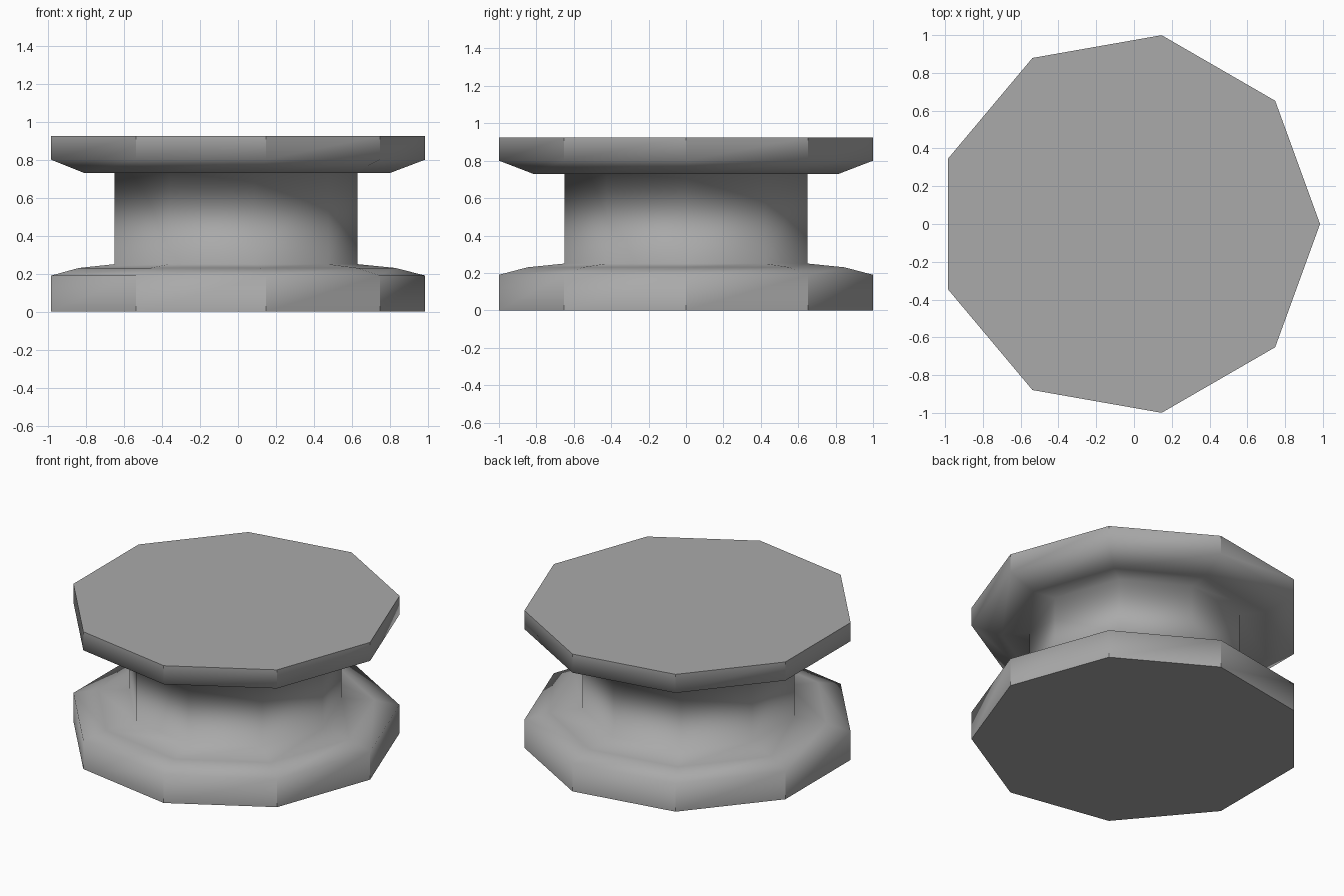
import bpy, bmesh, math

SIDES = 9
CENTRE_X = -0.03

cube = bpy.data.objects.get("Cube")
if cube:
    bpy.data.objects.remove(cube, do_unlink=True)

grey = bpy.data.materials.new("plain grey")
grey.use_nodes = True
colour = (0.4, 0.4, 0.4, 1)
grey.diffuse_color = colour
grey.node_tree.nodes["Principled BSDF"].inputs["Base Color"].default_value = colour

# Profile of the spool: lower flange, column, upper flange (radius, height)
profile = [(1.015, 0), (1.015, 0.19), (0.86, 0.23), (0.66, 0.25),
           (0.66, 0.75), (0.83, 0.73), (1.015, 0.80), (1.015, 0.925)]

bm = bmesh.new()
rings = []
for radius, height in profile:
    angles = [math.tau * i / SIDES for i in range(SIDES)]
    rings.append([bm.verts.new((CENTRE_X + radius * math.cos(a),
                                radius * math.sin(a), height)) for a in angles])
for low, high in zip(rings, rings[1:]):
    for i in range(SIDES):
        j = (i + 1) % SIDES
        bm.faces.new((low[i], low[j], high[j], high[i])).smooth = True

# End caps
caps = [bm.faces.new(rings[0][::-1]), bm.faces.new(rings[-1])]
bm.normal_update()

# Crisp corners and cap rims, soft transitions along the profile
for edge in bm.edges:
    upright = abs(edge.verts[0].co.z - edge.verts[1].co.z) > 0.001
    corner = upright and edge.calc_face_angle() > math.radians(30)
    rim = any(face in caps for face in edge.link_faces)
    edge.smooth = not (corner or rim)

mesh = bpy.data.meshes.new("spool")
bm.to_mesh(mesh)
bm.free()
mesh.materials.append(grey)
spool = bpy.data.objects.new("spool", mesh)
bpy.context.collection.objects.link(spool)
